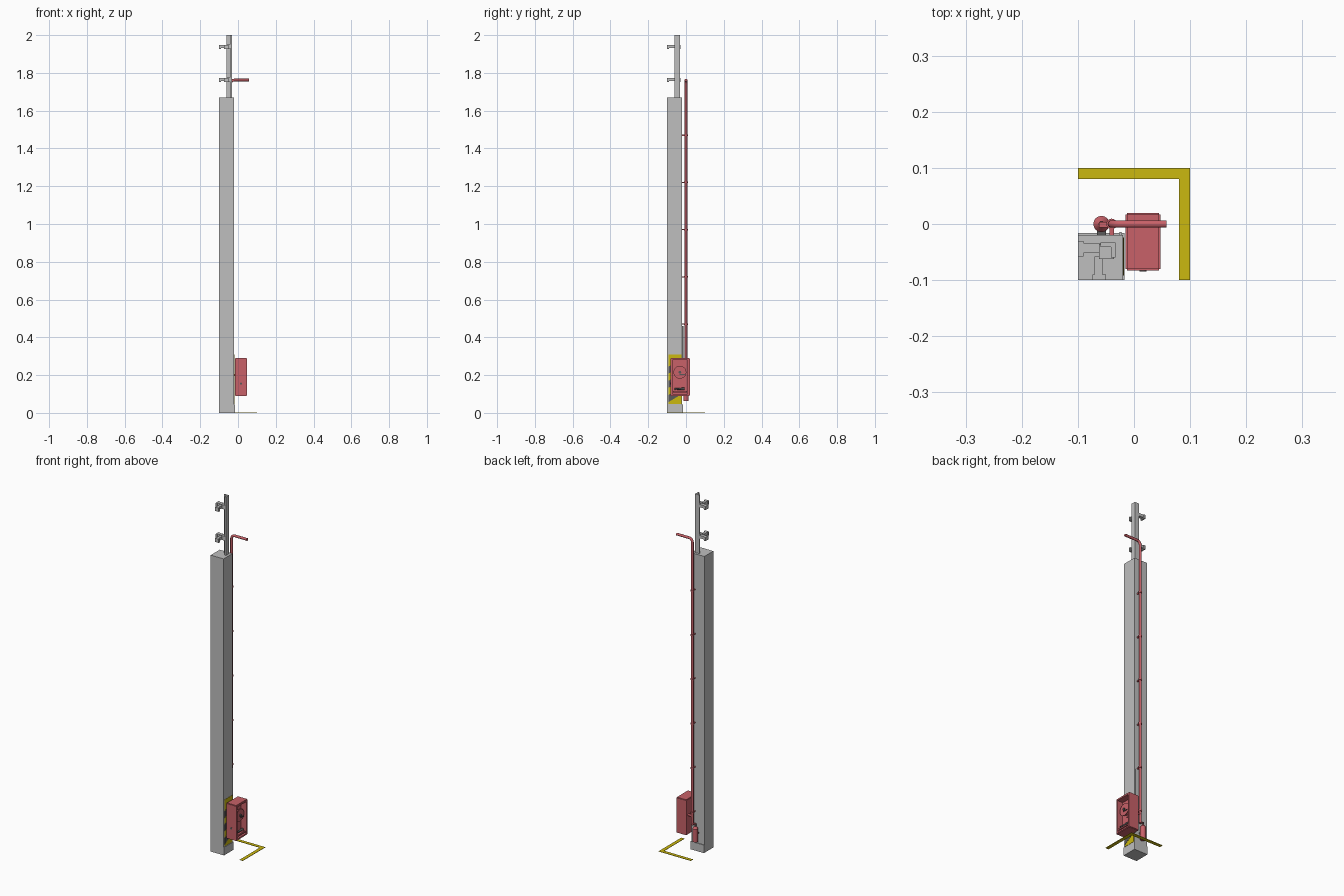
import bpy, bmesh, math
from mathutils import Vector

cube = bpy.data.objects.get("Cube")
if cube:
    bpy.data.objects.remove(cube, do_unlink=True)


def material(name, rgb):
    m = bpy.data.materials.new(name)
    m.use_nodes = True
    m.diffuse_color = (*rgb, 1)
    m.node_tree.nodes["Principled BSDF"].inputs["Base Color"].default_value = (*rgb, 1)
    return m


GREY = material("steel grey", (0.52, 0.52, 0.52))
RED = material("safety red", (0.58, 0.12, 0.14))
YELLOW = material("marking yellow", (0.6, 0.48, 0.005))
DARK = material("dark grey", (0.1, 0.1, 0.1))


def finish(name, bm, mat, smooth=False):
    bmesh.ops.recalc_face_normals(bm, faces=bm.faces)
    me = bpy.data.meshes.new(name)
    bm.to_mesh(me)
    bm.free()
    me.materials.append(mat)
    ob = bpy.data.objects.new(name, me)
    bpy.context.collection.objects.link(ob)
    if smooth:
        bpy.context.view_layer.objects.active = ob
        ob.select_set(True)
        bpy.ops.object.shade_smooth_by_angle()
        ob.select_set(False)
    return ob


def box(name, lo, hi, mat, bevel=0):
    lo, hi = Vector(lo), Vector(hi)
    bm = bmesh.new()
    bmesh.ops.create_cube(bm, size=1)
    for v in bm.verts:
        v.co = (lo + hi) / 2 + v.co * (hi - lo)
    if bevel:
        bmesh.ops.bevel(bm, geom=bm.edges[:], offset=bevel, segments=2, affect='EDGES')
    return finish(name, bm, mat)


def rod(name, a, b, r, mat, r2=None, sides=16):
    a, b = Vector(a), Vector(b)
    bm = bmesh.new()
    bmesh.ops.create_cone(bm, cap_ends=True, segments=sides, radius1=r,
                          radius2=r if r2 is None else r2, depth=(b - a).length)
    q = (b - a).to_track_quat('Z', 'Y')
    for v in bm.verts:
        v.co = q @ v.co + (a + b) / 2
    return finish(name, bm, mat, True)


def prism(name, outline, axis, lo, hi, mat):
    """Extrude a 2D outline along x (axis 0) or z (axis 2)."""
    place = (lambda u, v, w: (w, u, v)) if axis == 0 else (lambda u, v, w: (u, v, w))
    bm = bmesh.new()
    face = bm.faces.new([bm.verts.new(place(u, v, lo)) for u, v in outline])
    new = bmesh.ops.extrude_face_region(bm, geom=[face])["geom"]
    move = Vector(place(0, 0, hi - lo))
    bmesh.ops.translate(bm, vec=move, verts=[g for g in new if isinstance(g, bmesh.types.BMVert)])
    return finish(name, bm, mat)


def tube(name, points, r, mat):
    cu = bpy.data.curves.new(name, 'CURVE')
    cu.dimensions = '3D'
    cu.bevel_depth = r
    cu.bevel_resolution = 3
    cu.use_fill_caps = True
    sp = cu.splines.new('POLY')
    sp.points.add(len(points) - 1)
    for p, co in zip(sp.points, points):
        p.co = (*co, 1)
    cu.materials.append(mat)
    ob = bpy.data.objects.new(name, cu)
    bpy.context.collection.objects.link(ob)
    return ob


# Column and its slightly wider foot
box("column", (-0.1, -0.1, 0.045), (-0.02, -0.02, 1.67), GREY)
box("column_foot", (-0.1, -0.1, 0), (-0.017, -0.016, 0.045), GREY)

# Angle-section mast with two pairs of bracket arms
inner, outer, wall = -0.06, -0.033, 0.008
prism("mast", [(outer, outer), (inner, outer), (inner, outer - wall),
               (outer - wall, outer - wall), (outer - wall, inner), (outer, inner)],
      2, 1.67, 2.0, GREY)
for level, z in (("lower", 1.765), ("upper", 1.94)):
    box(level + "_clamp", (-0.062, -0.062, z - 0.012), (-0.036, -0.036, z + 0.012), GREY)
    box(level + "_side_arm", (-0.1, -0.052, z - 0.008), (-0.058, -0.034, z + 0.008), GREY)
    box(level + "_front_arm", (-0.07, -0.1, z - 0.008), (-0.056, -0.058, z + 0.008), GREY)
    box(level + "_side_pad", (-0.1, -0.058, z - 0.013), (-0.09, -0.03, z + 0.008), GREY)
    box(level + "_front_pad", (-0.074, -0.1, z - 0.013), (-0.05, -0.09, z + 0.008), GREY)

# Riser pipe with a rounded elbow and a horizontal arm
px, top, bend = -0.04, 1.762, 0.02
arc = [(px + bend - bend * math.cos(t), 0, top - bend + bend * math.sin(t))
       for t in [i * math.pi / 12 for i in range(7)]]
tube("riser_pipe", [(px, 0, 0.15)] + arc + [(0.058, 0, top)], 0.007, RED)
for i in range(6):
    z = 0.22 + 0.25 * i
    rod("pipe_collar", (px, 0, z - 0.004), (px, 0, z + 0.004), 0.0095, RED)
    box("pipe_strap", (px - 0.004, -0.021, z - 0.003), (px + 0.004, 0, z + 0.003), RED)

# Extinguisher bottle standing off the back of the column
bx = -0.058
rod("bottle", (bx, 0, 0.062), (bx, 0, 0.135), 0.0145, RED)
rod("bottle_shoulder", (bx, 0, 0.135), (bx, 0, 0.148), 0.0145, RED, 0.005)
rod("bottle_neck", (bx, 0, 0.148), (bx, 0, 0.158), 0.005, DARK)
box("bottle_handle", (bx - 0.004, -0.006, 0.156), (bx + 0.018, 0.004, 0.161), RED)
box("bottle_bracket", (bx - 0.008, -0.021, 0.1), (bx + 0.008, -0.012, 0.108), DARK)

# Thin conduit beside the pipe
rod("conduit", (-0.024, -0.017, 0.15), (-0.024, -0.017, 0.46), 0.003, GREY, sides=8)

# Hose cabinet: a shell whose open side is inset and sunk
cab = bmesh.new()
bmesh.ops.create_cube(cab, size=1)
for v in cab.verts:
    v.co = Vector((0.016, -0.0315, 0.19)) + v.co * Vector((0.063, 0.103, 0.2))
bmesh.ops.bevel(cab, geom=cab.edges[:], offset=0.003, segments=2, affect='EDGES')
front = max(cab.faces, key=lambda f: f.calc_center_median().x)
bmesh.ops.inset_region(cab, faces=[front], thickness=0.011)
new = bmesh.ops.extrude_face_region(cab, geom=[front])["geom"]
bmesh.ops.translate(cab, vec=(-0.035, 0, 0), verts=[g for g in new if isinstance(g, bmesh.types.BMVert)])
bmesh.ops.delete(cab, geom=[front], context='FACES_ONLY') if front.is_valid else None
finish("hose_cabinet", cab, RED)

# Hose reel, valve and nozzle inside the cabinet
cy, cz = -0.032, 0.215
for name, x0, x1, r in (("reel_back", 0.012, 0.016, 0.036), ("reel_drum", 0.016, 0.032, 0.026),
                        ("reel_front", 0.032, 0.036, 0.034)):
    rod(name, (x0, cy, cz), (x1, cy, cz), r, RED, sides=24)
rod("reel_hub", (0.036, cy, cz), (0.042, cy, cz), 0.007, DARK)
box("reel_crank", (0.038, cy - 0.002, cz - 0.014), (0.041, cy + 0.026, cz - 0.01), DARK)
rod("nozzle", (0.034, -0.057, 0.127), (0.034, -0.008, 0.127), 0.004, DARK, 0.007)
rod("nozzle_tip", (0.034, -0.062, 0.127), (0.034, -0.055, 0.127), 0.006, DARK)
box("cabinet_lip", (0.038, -0.068, 0.108), (0.045, 0.004, 0.115), RED)
rod("cabinet_lock", (0.016, -0.085, 0.155), (0.016, -0.082, 0.155), 0.006, DARK)
rod("supply_branch", (px, 0, 0.2), (-0.012, 0, 0.2), 0.006, RED)

# Diagonally striped warning panel on the column side
ya, yb, za, zb, step = -0.092, -0.024, 0.048, 0.31, 0.0375
box("warning_panel", (-0.02, ya, za), (-0.0185, yb, zb), YELLOW)
for i in range(3):
    z = za + 0.01 + 2 * i * step
    rise = yb - ya
    prism("warning_stripe", [(ya, z), (yb, z + rise * 0.6), (yb, z + rise * 0.6 + step),
                             (ya, z + step)], 0, -0.0186, -0.0175, DARK)

# Floor marking: an L of painted strips
prism("floor_marking", [(-0.1, 0.08), (0.08, 0.08), (0.08, -0.1), (0.1, -0.1),
                        (0.1, 0.1), (-0.1, 0.1)], 2, 0, 0.002, YELLOW)
